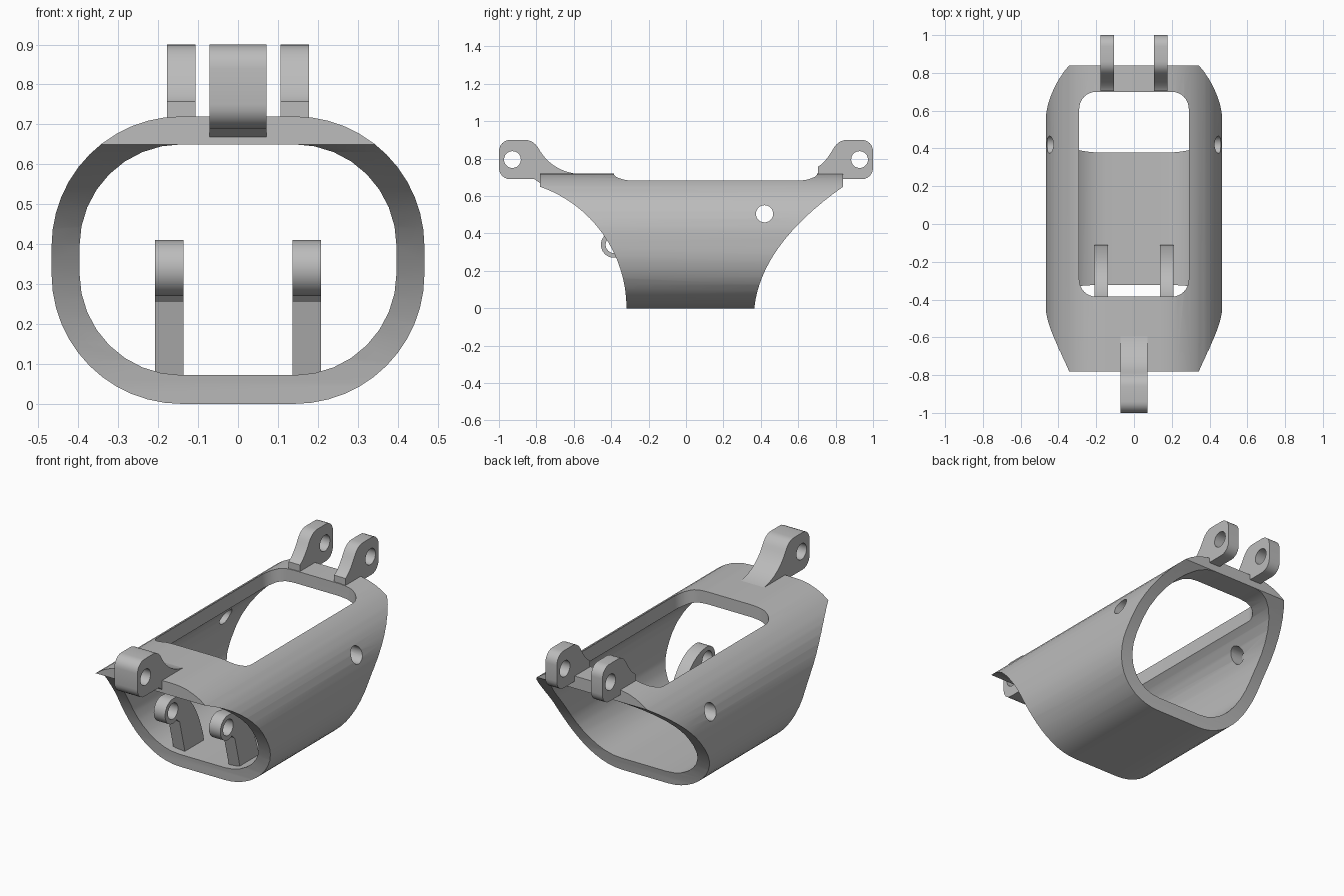
import bpy, bmesh, math

old = bpy.data.objects.get("Cube")
if old:
    bpy.data.objects.remove(old, do_unlink=True)

grey = bpy.data.materials.new("plain grey")
grey.use_nodes = True
COLOUR = (0.5, 0.5, 0.5, 1)
grey.diffuse_color = COLOUR
for node in grey.node_tree.nodes:
    if node.type == 'BSDF_PRINCIPLED':
        node.inputs["Base Color"].default_value = COLOUR


def arc(cx, cy, r, start, end, n=10):
    angles = [math.radians(start + (end - start) * i / n) for i in range(n + 1)]
    return [(cx + r * math.cos(a), cy + r * math.sin(a)) for a in angles]


def bend(a, b, c, n=10):
    """Quadratic curve from a to c pulled towards b."""
    ts = [i / n for i in range(n + 1)]
    return [tuple((1 - t) ** 2 * p + 2 * t * (1 - t) * q + t * t * s
                  for p, q, s in zip(a, b, c)) for t in ts]


def rounded_rect(x0, x1, y0, y1, r, n):
    pts = []
    for cx, cy, a in ((x1 - r, y1 - r, 0), (x0 + r, y1 - r, 90),
                      (x0 + r, y0 + r, 180), (x1 - r, y0 + r, 270)):
        pts += arc(cx, cy, r, a, a + 90, n)
    return pts


def prism(name, pts, axis, lo, hi):
    """Extrude a closed outline along one axis."""
    def place(a, b, t):
        return {'x': (t, a, b), 'y': (a, t, b), 'z': (a, b, t)}[axis]
    clean = []
    for p in pts:
        if not clean or math.dist(p, clean[-1]) > 1e-4:
            clean.append(p)
    if math.dist(clean[0], clean[-1]) < 1e-4:
        clean.pop()
    bm = bmesh.new()
    ends = [[bm.verts.new(place(a, b, t)) for a, b in clean] for t in (lo, hi)]
    for ring in ends:
        bm.faces.new(ring)
    for i in range(len(clean)):
        j = (i + 1) % len(clean)
        bm.faces.new((ends[0][i], ends[0][j], ends[1][j], ends[1][i]))
    bmesh.ops.recalc_face_normals(bm, faces=bm.faces)
    mesh = bpy.data.meshes.new(name)
    bm.to_mesh(mesh)
    bm.free()
    mesh.materials.append(grey)
    obj = bpy.data.objects.new(name, mesh)
    bpy.context.collection.objects.link(obj)
    return obj


def activate(obj):
    bpy.ops.object.select_all(action='DESELECT')
    obj.select_set(True)
    bpy.context.view_layer.objects.active = obj


def cut(obj, cutter, operation='DIFFERENCE'):
    cutter.hide_render = True
    activate(obj)
    mod = obj.modifiers.new("cut", 'BOOLEAN')
    mod.operation = operation
    mod.solver = 'EXACT'
    mod.object = cutter
    bpy.ops.object.modifier_apply(modifier=mod.name)
    bpy.data.objects.remove(cutter, do_unlink=True)


def finish(obj):
    activate(obj)
    bpy.ops.object.shade_smooth_by_angle(angle=math.radians(30))


def pin_hole(obj, y, z, r):
    cut(obj, prism("hole_cutter", arc(y, z, r, 0, 360, 24), 'x', -1, 1))


# Shell: a rounded tube trimmed to a flared side profile
shell = prism("shell", rounded_rect(-0.467, 0.467, 0, 0.72, 0.325, 12), 'y', -1, 1)
sweep = math.degrees(math.asin(0.65 / 0.688))
side = arc(-1.006, 0, 0.688, sweep, 0, 16)
side += [(-0.318, -0.1), (0.365, -0.1)]
side += bend((0.365, 0), (0.4, 0.34), (0.84, 0.65), 16)
side += [(0.84, 0.9), (-0.78, 0.9)]
cut(shell, prism("side_cutter", side, 'x', -1, 1), 'INTERSECT')
cut(shell, prism("bore_cutter", rounded_rect(-0.397, 0.397, 0.072, 0.65, 0.255, 8),
                 'y', -1.2, 1.2))

# Top opening and side holes
cut(shell, prism("opening_cutter", rounded_rect(-0.29, 0.29, -0.385, 0.70, 0.09, 8),
                 'z', 0.4, 1))
pin_hole(shell, 0.42, 0.505, 0.046)
finish(shell)


def lug(name, sign, x0, x1, tail, foot):
    """Pierced ear on the top edge, with a curved tail running inwards."""
    pts = arc(0.94, 0.75, 0.06, -90, 0, 6) + arc(0.94, 0.84, 0.06, 0, 90, 6)
    pts += bend((0.86, 0.9), (0.81, 0.9), (0.78, 0.84), 6) + tail
    pts += [(foot, 0.665), (0.775, 0.665), (0.81, 0.69)]
    obj = prism(name, [(sign * y, z) for y, z in pts], 'x', x0, x1)
    pin_hole(obj, sign * 0.928, 0.795, 0.045)
    finish(obj)


# Front lug and the rear pair
lug("front_lug", -1, -0.072, 0.072,
    bend((0.78, 0.84), (0.70, 0.715), (0.53, 0.715)), 0.53)
for label, x in (("left", 0.1425), ("right", -0.1425)):
    lug("rear_lug_" + label, 1, x - 0.0355, x + 0.0355,
        bend((0.78, 0.84), (0.74, 0.775), (0.705, 0.757)), 0.705)

# Inner hooks standing on the floor
for label, x in (("left", 0.1725), ("right", -0.1725)):
    pts = arc(-0.385, 0.34, 0.07, 90, 300, 16)
    pts += [(-0.325, 0.255), (-0.275, 0.06), (-0.11, 0.06)]
    pts += bend((-0.11, 0.09), (-0.2, 0.41), (-0.385, 0.41), 12)
    hook = prism("inner_hook_" + label, pts, 'x', x - 0.0355, x + 0.0355)
    pin_hole(hook, -0.385, 0.34, 0.045)
    finish(hook)
